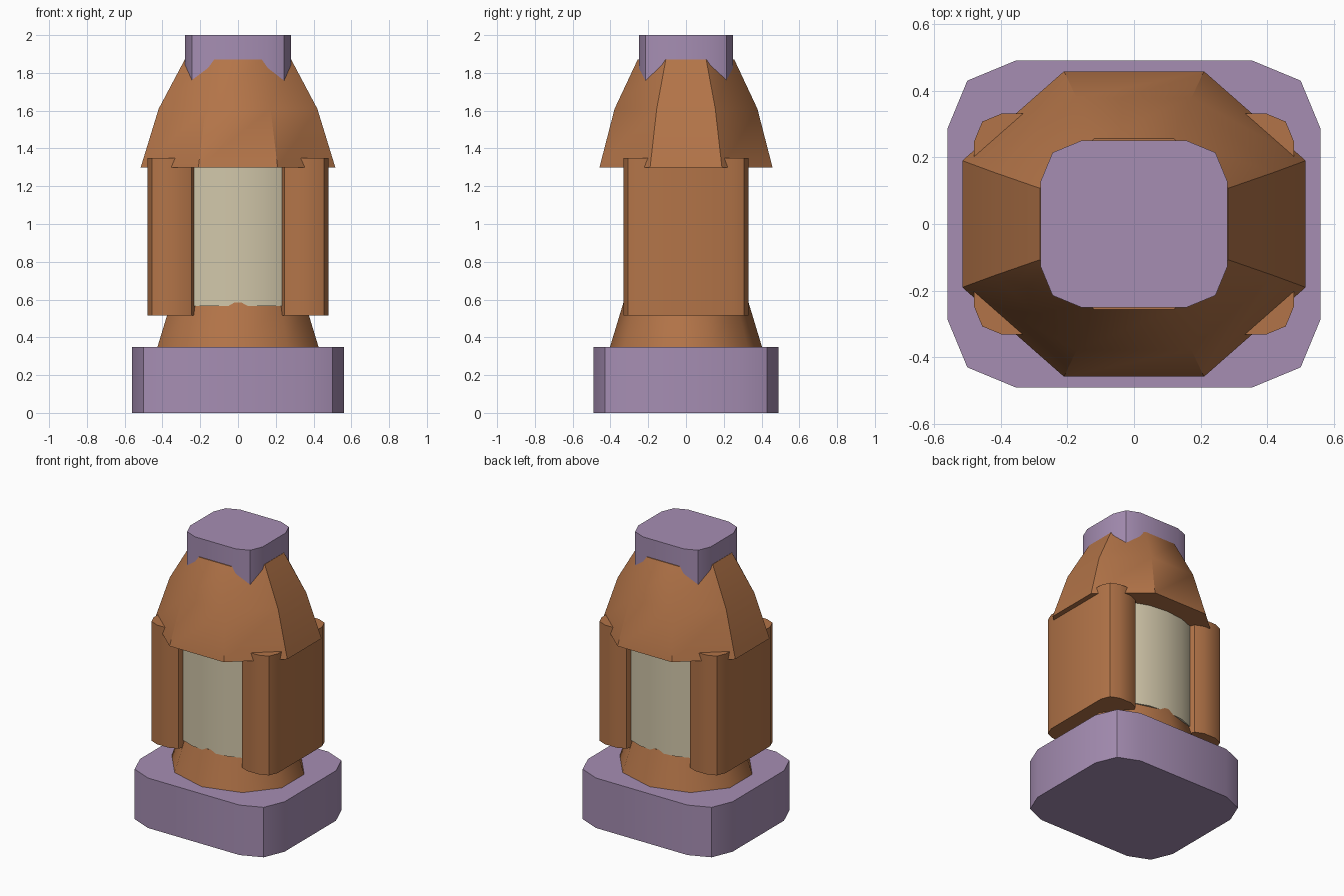
import bpy, bmesh, math

if "Cube" in bpy.data.objects:
    bpy.data.objects.remove(bpy.data.objects["Cube"])


def material(name, rgb):
    m = bpy.data.materials.new(name)
    m.diffuse_color = (*rgb, 1)
    m.use_nodes = True
    m.node_tree.nodes["Principled BSDF"].inputs["Base Color"].default_value = m.diffuse_color
    return m


PURPLE = material("dusty purple", (0.38, 0.27, 0.45))
BROWN = material("copper brown", (0.45, 0.175, 0.065))
CREAM = material("pale cream", (0.64, 0.57, 0.40))


def loft(name, rings, mat):
    """Closed solid through rings of (outline, z), counter-clockwise outlines."""
    bm = bmesh.new()
    loops = [[bm.verts.new((x, y, z)) for x, y in pts] for pts, z in rings]
    n = len(loops[0])
    for low, high in zip(loops, loops[1:]):
        for i in range(n):
            j = (i + 1) % n
            bm.faces.new((low[i], low[j], high[j], high[i]))
    bm.faces.new(loops[0][::-1])
    bm.faces.new(loops[-1])
    mesh = bpy.data.meshes.new(name)
    bm.to_mesh(mesh)
    bm.free()
    mesh.materials.append(mat)
    ob = bpy.data.objects.new(name, mesh)
    bpy.context.collection.objects.link(ob)
    bpy.ops.object.select_all(action='DESELECT')
    ob.select_set(True)
    bpy.context.view_layer.objects.active = ob
    bpy.ops.object.shade_smooth_by_angle(angle=math.radians(40))
    return ob


def mirrored(quarter):
    """Full outline from first-quadrant points listed counter-clockwise."""
    left = [(-x, y) for x, y in reversed(quarter)]
    half = quarter + left
    return half + [(-x, -y) for x, y in half]


def rounded_box(hx, hy, r, cx=0):
    d = r * (1 - math.sqrt(0.5))
    pts = mirrored([(hx, hy - r), (hx - d, hy - d), (hx - r, hy)])
    return [(x + cx, y) for x, y in pts]


def ellipse(a, b, n):
    return [(a * math.cos(t), b * math.sin(t))
            for t in (math.pi / 2 + 2 * math.pi * i / n for i in range(n))]


def octagon(hx, ey, ex, hy):
    return mirrored([(hx, ey), (ex, hy)])


# Base slab
base = rounded_box(0.56, 0.49, 0.205)
loft("base", [(base, 0), (base, 0.35)], PURPLE)

# Tapered ten-sided collar above the base
loft("collar", [(ellipse(0.448, 0.402, 10), 0.35),
                (ellipse(0.373, 0.331, 10), 0.585)], BROWN)

# Pale inner core
core = ellipse(0.44, 0.328, 20)
loft("core", [(core, 0.565), (core, 1.4)], CREAM)

# Side panels with rounded ends
for side, cx in (("left", -0.35), ("right", 0.35)):
    panel = rounded_box(0.13, 0.332, 0.085, cx)
    loft(side + "_panel", [(panel, 0.515), (panel, 1.35)], BROWN)

# Eight-sided hood
loft("hood", [(octagon(0.515, 0.19, 0.21, 0.458), 1.30),
              (octagon(0.42, 0.155, 0.172, 0.378), 1.61),
              (octagon(0.282, 0.107, 0.12, 0.256), 1.87)], BROWN)

# Top cap
cap = rounded_box(0.28, 0.25, 0.122)
loft("cap", [(cap, 1.7), (cap, 2.0)], PURPLE)
